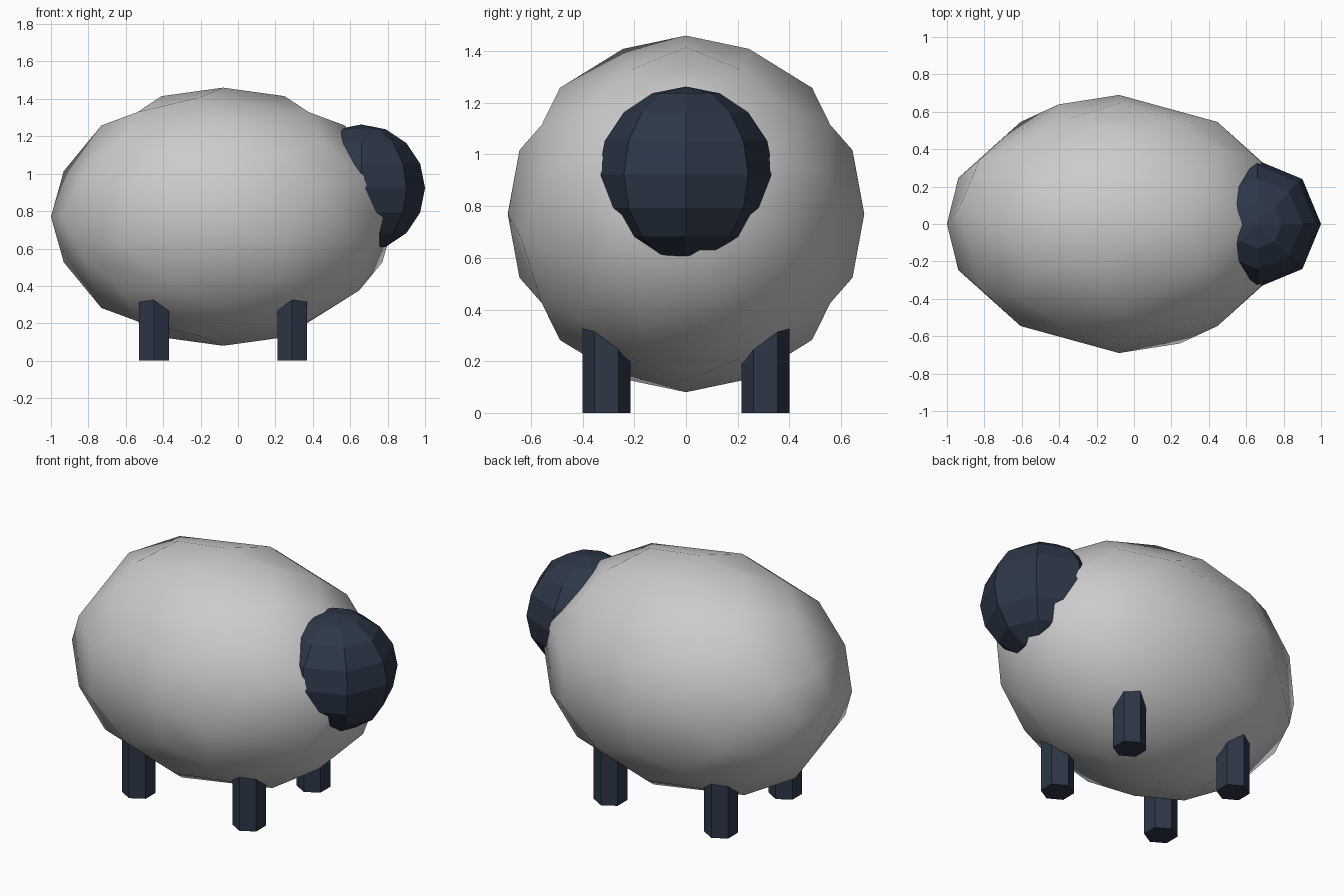
import bpy, bmesh, math
from mathutils import Vector

if "Cube" in bpy.data.objects:
    bpy.data.objects.remove(bpy.data.objects["Cube"])

dark = bpy.data.materials.new("dark_navy")
dark.diffuse_color = (0.026, 0.038, 0.065, 1)
dark.use_nodes = True
dark.node_tree.nodes["Principled BSDF"].inputs["Base Color"].default_value = dark.diffuse_color

# Body: dodecahedron, each pentagon fanned into triangles, split once and rounded to an ellipsoid
t = (1 + math.sqrt(5)) / 2
r = 1 / t
S = (-1, 1)
corners = [(x, y, z) for x in S for y in S for z in S]
corners += [(0, a * r, b * t) for a in S for b in S]
# order pairs so the pentagon indices below match
corners = corners[:8] + [(0, -r, -t), (0, -r, t), (0, r, -t), (0, r, t),
                         (-r, -t, 0), (-r, t, 0), (r, -t, 0), (r, t, 0),
                         (-t, 0, -r), (t, 0, -r), (-t, 0, r), (t, 0, r)]
pentagons = [(3, 11, 7, 15, 13), (7, 19, 17, 6, 15), (17, 4, 8, 10, 6), (8, 0, 16, 2, 10),
             (0, 12, 1, 18, 16), (6, 10, 2, 13, 15), (2, 16, 18, 3, 13), (18, 1, 9, 11, 3),
             (4, 14, 12, 0, 8), (11, 9, 5, 19, 7), (19, 5, 14, 4, 17), (1, 12, 14, 5, 9)]
pts = [Vector((x, -z, y)) for x, y, z in corners]

bm = bmesh.new()


def tri(*points):
    bm.faces.new([bm.verts.new(p.normalized()) for p in points])


for p in pentagons:
    for i in range(1, 4):
        a, b, c = pts[p[0]], pts[p[i]], pts[p[i + 1]]
        ab, bc, ca = (a + b) / 2, (b + c) / 2, (c + a) / 2
        tri(a, ab, ca)
        tri(ab, b, bc)
        tri(ca, bc, c)
        tri(ab, bc, ca)
bmesh.ops.remove_doubles(bm, verts=bm.verts, dist=1e-4)
bmesh.ops.scale(bm, vec=(0.92, 0.69, 0.69), verts=bm.verts)
bmesh.ops.recalc_face_normals(bm, faces=bm.faces)
for f in bm.faces:
    f.smooth = True
mesh = bpy.data.meshes.new("body")
bm.to_mesh(mesh)
bm.free()
body = bpy.data.objects.new("body", mesh)
body.location = (-0.08, 0, 0.77)
bpy.context.collection.objects.link(body)

# Head: flat-shaded low-poly sphere
bpy.ops.mesh.primitive_uv_sphere_add(segments=8, ring_count=8, radius=0.34, location=(0.66, 0, 0.923))
head = bpy.context.object
head.name = "head"
head.data.materials.append(dark)

# Legs: four hexagonal posts running up into the body
for end, x in (("front", 0.29), ("back", -0.45)):
    for side, y in (("right", -0.308), ("left", 0.308)):
        bpy.ops.mesh.primitive_cylinder_add(vertices=6, radius=0.0925, depth=0.4, location=(x, y, 0.2))
        leg = bpy.context.object
        leg.name = f"{end}_{side}_leg"
        leg.data.materials.append(dark)
